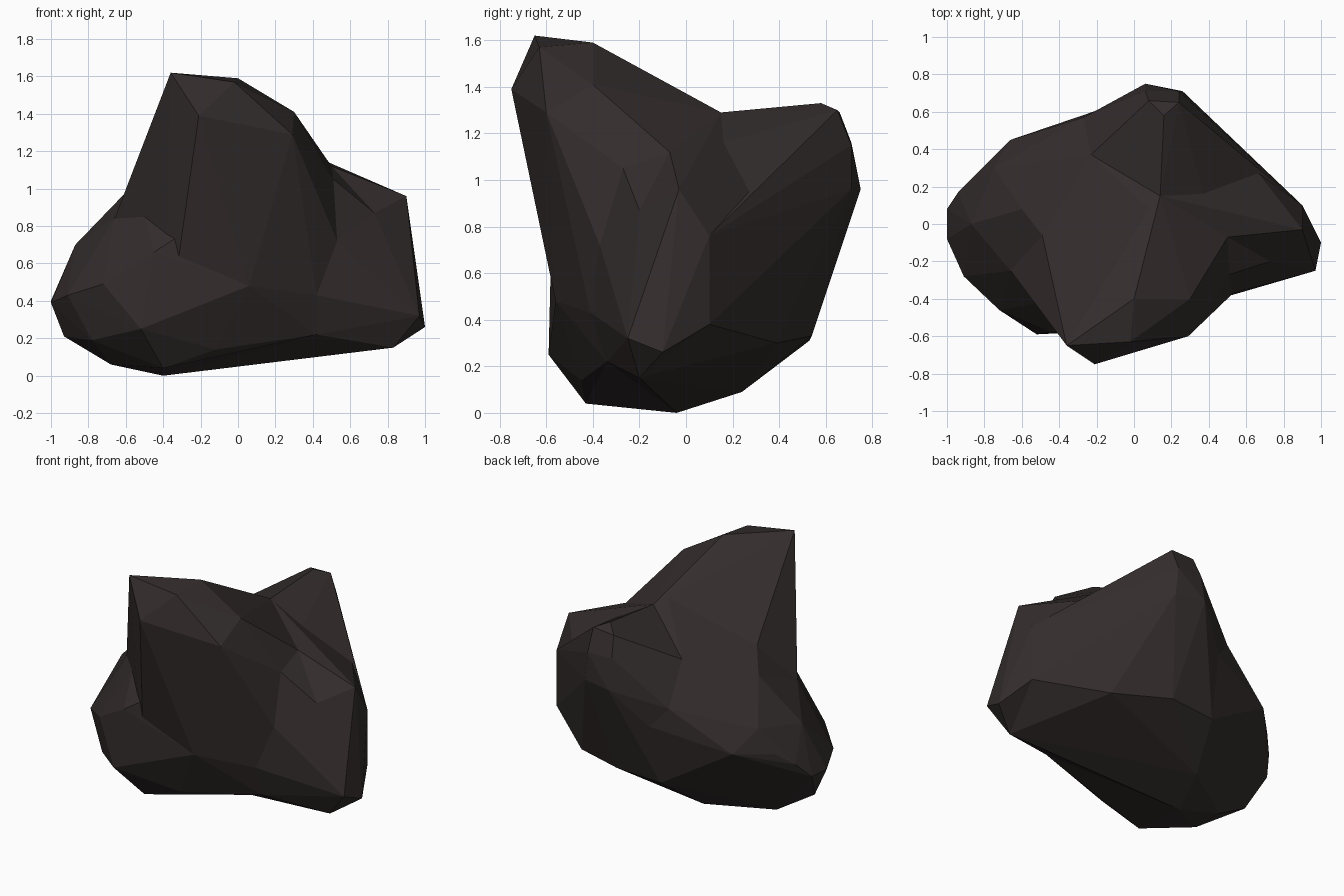
import bpy
import bmesh

cube = bpy.data.objects.get("Cube")
if cube:
    bpy.data.objects.remove(cube, do_unlink=True)

# One dark brown stone colour
stone = bpy.data.materials.new("dark_brown_stone")
stone.use_nodes = True
colour = (0.033, 0.025, 0.025, 1.0)
stone.diffuse_color = colour
shader = next(n for n in stone.node_tree.nodes if n.type == "BSDF_PRINCIPLED")
shader.inputs["Base Color"].default_value = colour
shader.inputs["Roughness"].default_value = 0.9


def make_lobe(name, corners):
    """Wrap a flat-faced convex chunk around corners given in hundredths."""
    bm = bmesh.new()
    for corner in corners:
        bm.verts.new([value / 100 for value in corner])
    hull = bmesh.ops.convex_hull(bm, input=bm.verts)
    loose = [g for g in hull["geom_interior"] + hull["geom_unused"]
             if isinstance(g, bmesh.types.BMVert)]
    bmesh.ops.delete(bm, geom=list(set(loose)), context="VERTS")
    bmesh.ops.recalc_face_normals(bm, faces=bm.faces)
    mesh = bpy.data.meshes.new(name)
    bm.to_mesh(mesh)
    bm.free()
    mesh.materials.append(stone)
    lobe = bpy.data.objects.new(name, mesh)
    bpy.context.collection.objects.link(lobe)
    return lobe


# Corners shared by neighbouring chunks: upper ridges and shoulders
saddle = (14, 15, 129)
saddle_front = (8, 8, 132)
left_shoulder = (-49, -6, 110)
left_ledge = (-60, 8, 98)
left_valley = (-66, -25, 84)
bulge_crest = (-50, -42, 85)
bulge_front = (-25, -55, 79)
right_shoulder = (50, -7, 112)
notch_top = (51, -27, 105)
notch_tip = (73, -20, 87)
front_right = (53, -37, 72)
front_waist = (6, -56, 48)
front_hip = (42, -41, 43)

# Shared corners along the back
back_left_dip = (-23, 37, 110)
back_crest = (24, 65, 130)
back_shoulder = (24, 71, 115)
back_knee = (26, 71, 96)
back_side = (-27, 57, 85)
back_middle = (-16, 62, 72)
left_back = (-66, 45, 60)
left_back_top = (-75, 30, 74)

# Shared corners along the right and underneath
flank_dip = (37, 16, 116)
flank_ridge = (65, 29, 95)
flank_low = (51, 39, 30)
right_tip = (90, -3, 96)
right_top = (90, 10, 76)
right_low = (90, 10, 38)
right_foot = (83, -20, 15)
front_low = (42, -34, 22)
front_base = (-12, -45, 14)
belly = (-40, -4, 0)
belly_front = (-40, -43, 4)
belly_back = (-30, 24, 9)
back_low = (14, 54, 33)
back_low_middle = (-18, 53, 31)
back_low_left = (-32, 41, 26)

# Tall front peak with its leaning crest
front_peak = make_lobe("front_peak", [
    (-36, -65, 162), (-2, -63, 157), (0, -40, 159), (30, -40, 141),
    (29, -60, 129), (-21, -75, 139), saddle, saddle_front, left_shoulder,
    left_valley, bulge_crest, bulge_front, front_waist, front_hip,
    right_shoulder, notch_top, front_right, front_low, front_base,
    belly, belly_front,
])

# Back peak with a ridge running to the saddle
back_peak = make_lobe("back_peak", [
    (16, 58, 133), (8, 66, 129), (6, 71, 116), (6, 75, 96),
    saddle, back_crest, back_shoulder, back_knee, back_side, back_middle,
    back_left_dip, back_low, back_low_middle, back_low_left,
    belly, belly_back,
])

# Slope falling from the saddle to the left and rear
left_slope = make_lobe("left_slope", [
    saddle, saddle_front, left_shoulder, left_ledge, left_valley,
    back_left_dip, back_side, back_middle, left_back, left_back_top,
    back_low_left, back_low_middle, back_low, belly, belly_back,
])

# Slope from the back peak down to the right
rear_flank = make_lobe("rear_flank", [
    saddle, back_crest, back_shoulder, back_knee, flank_dip, flank_ridge,
    flank_low, right_top, right_low, right_foot, back_low,
    belly, belly_back,
])

# Lower saddle reaching out to the right tip
right_flank = make_lobe("right_flank", [
    saddle, flank_dip, flank_ridge, flank_low, right_shoulder, right_tip,
    right_top, right_low, right_foot, belly, belly_back,
])

# Pointed wedge on the right
right_wedge = make_lobe("right_wedge", [
    (100, -10, 26), (97, -25, 32), notch_tip,
    right_shoulder, right_tip, right_top, right_low, right_foot,
    front_right, front_hip, front_low, belly,
])

# Small step beside the wedge
notch_step = make_lobe("notch_step", [
    notch_top, notch_tip, right_shoulder, front_right, front_hip,
    right_foot,
])

# Rounded bulge on the left
left_bulge = make_lobe("left_bulge", [
    (-100, -8, 39), (-100, 8, 40), (-94, 17, 50), (-91, -28, 43),
    (-72, -46, 49), (-45, -58, 66), (-87, 0, 70), (-85, 26, 58),
    (-93, -5, 21), (-68, 0, 6), (-68, -22, 6), (-52, -59, 25),
    (-78, -34, 19), left_ledge, left_valley, bulge_crest, bulge_front,
    front_waist, left_back, left_back_top, back_low_left, front_base,
    belly, belly_front, belly_back,
])

# Fuse the chunks into a single rock
rock = front_peak
rock.name = "rock"
others = (back_peak, left_slope, rear_flank, right_flank, right_wedge,
          notch_step, left_bulge)
for lobe in others:
    fuse = rock.modifiers.new("fuse_" + lobe.name, "BOOLEAN")
    fuse.operation = "UNION"
    fuse.solver = "EXACT"
    fuse.object = lobe
bpy.context.view_layer.update()
graph = bpy.context.evaluated_depsgraph_get()
fused = bpy.data.meshes.new_from_object(rock.evaluated_get(graph))
rock.modifiers.clear()
rock.data = fused
for lobe in others:
    bpy.data.objects.remove(lobe, do_unlink=True)
